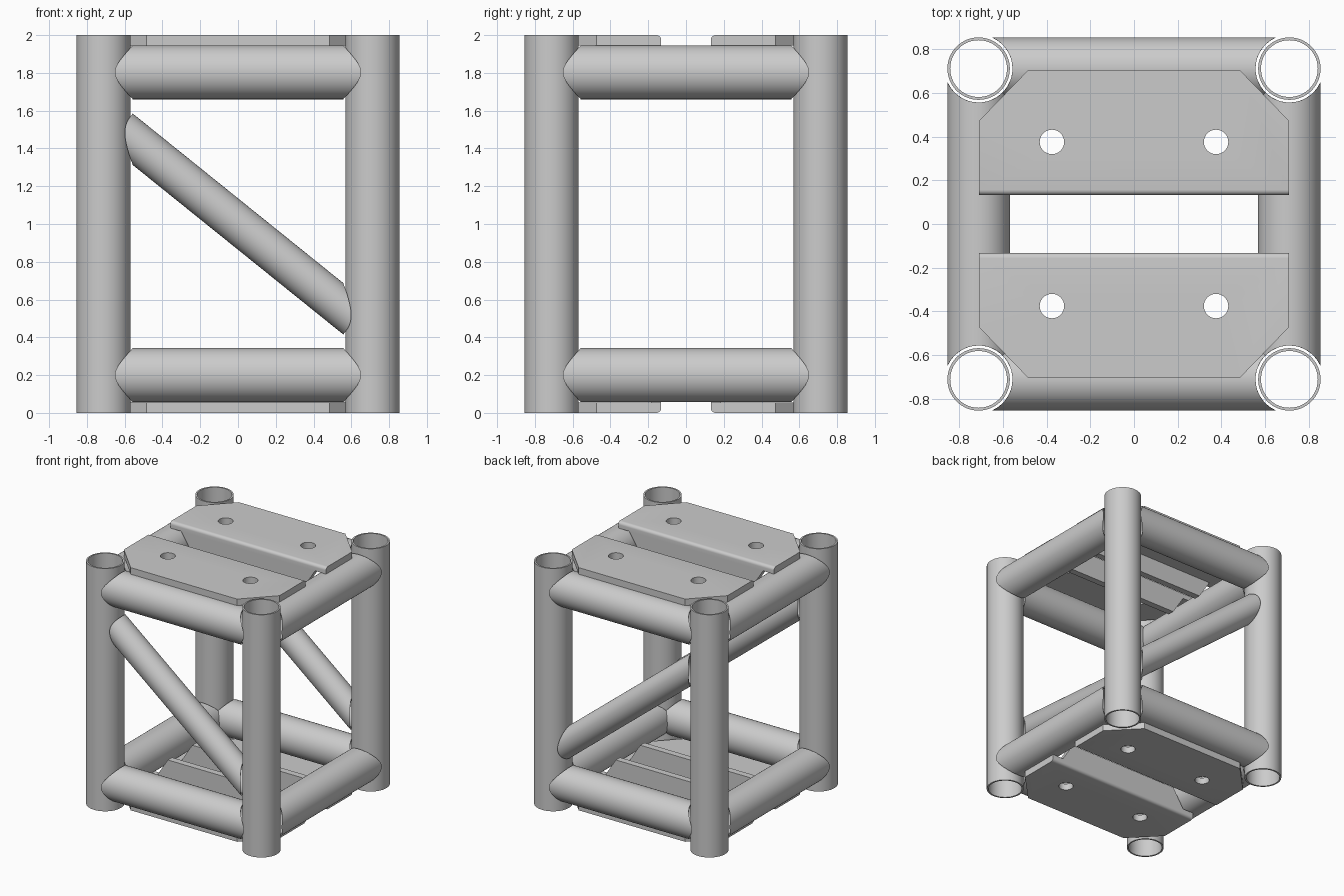
import bpy, bmesh
from math import sin, cos, pi, sqrt, hypot, radians
from mathutils import Matrix, Vector

if "Cube" in bpy.data.objects:
    bpy.data.objects.remove(bpy.data.objects["Cube"])

C, R, COPE, N = 0.712, 0.143, 0.155, 64   # post centre, tube radius, cope radius, sides
T = 0.054                                # plate thickness


def finish(name, bm, smooth=True):
    bmesh.ops.recalc_face_normals(bm, faces=bm.faces)
    me = bpy.data.meshes.new(name)
    bm.to_mesh(me)
    bm.free()
    ob = bpy.data.objects.new(name, me)
    bpy.context.collection.objects.link(ob)
    if smooth:
        bpy.ops.object.select_all(action='DESELECT')
        ob.select_set(True)
        bpy.context.view_layer.objects.active = ob
        bpy.ops.object.shade_smooth_by_angle(angle=radians(35))
    return ob


def tube_wall(name, rings):
    """Closed pipe wall: outer start, outer end, inner end, inner start."""
    bm = bmesh.new()
    vs = [[bm.verts.new(p) for p in ring] for ring in rings]
    for k in range(4):
        a, b = vs[k], vs[(k + 1) % 4]
        for i in range(N):
            j = (i + 1) % N
            bm.faces.new((a[i], a[j], b[j], b[i]))
    return finish(name, bm)


def post(name, x, y):
    def ring(r, z):
        return [(x + r * cos(2 * pi * i / N), y + r * sin(2 * pi * i / N), z) for i in range(N)]
    tube_wall(name, [ring(R, 0), ring(R, 2), ring(R - .013, 2), ring(R - .013, 0)])


def brace(name, turn, zc, slope=0.0, r=R):
    """Pipe between two posts, its ends coped round them."""
    m = Matrix.Rotation(turn * pi / 2, 3, 'Z')
    length = hypot(1, slope)
    du, dz = 1 / length, slope / length

    def ring(rad, side):
        out = []
        for i in range(N):
            a = 2 * pi * i / N
            n, v = rad * cos(a), rad * sin(a)
            u = side * (C - sqrt(COPE ** 2 - v ** 2))
            t = (u + n * dz) / du
            out.append(m @ Vector((u, -C + v, zc + n * du + t * dz)))
        return out
    tube_wall(name, [ring(r, -1), ring(r, 1), ring(r - .013, 1), ring(r - .013, -1)])


def prism(pts, offset):
    bm = bmesh.new()
    f = bm.faces.new([bm.verts.new(p) for p in pts])
    ext = bmesh.ops.extrude_face_region(bm, geom=[f])
    bmesh.ops.translate(bm, vec=offset, verts=[e for e in ext['geom'] if isinstance(e, bmesh.types.BMVert)])
    return bm


# Corner posts
for sx, nx in ((-1, 'left'), (1, 'right')):
    for sy, ny in ((-1, 'front'), (1, 'back')):
        post(f'{ny}_{nx}_post', sx * C, sy * C)

# Horizontal tubes on all four sides
for turn, side in enumerate(('front', 'right', 'back', 'left')):
    brace(side + '_bottom_tube', turn, 0.2)
    brace(side + '_top_tube', turn, 1.803)

# Diagonals, both high on the left
brace('front_diagonal', 0, 1.0, -0.805, 0.106)
brace('back_diagonal', 2, 1.0, 0.805, 0.106)

# Bolt hole cutter
bm = bmesh.new()
for sx in (-1, 1):
    for sy in (-1, 1):
        bmesh.ops.create_cone(bm, cap_ends=True, segments=40, radius1=.056, radius2=.056, depth=3,
                              matrix=Matrix.Translation((sx * .376, sy * .376, 1)))
cutter = finish('bolt_hole_cutter', bm, False)
cutter.hide_render = True

# Plates with chamfered corners, bent inner edge and stiffening flange
for level, z0, dz in (('top', 2, -1), ('bottom', 0, 1)):
    for sy, side in ((-1, 'front'), (1, 'back')):
        outline = [(-.71, .132), (.71, .132), (.71, .473), (.485, .705), (-.485, .705), (-.71, .473)]
        bm = prism([(x, sy * y, z0) for x, y in outline], (0, 0, dz * T))
        bend = [e for e in bm.edges
                if all(abs(abs(v.co.y) - .132) < 1e-4 and abs(v.co.z - z0) < 1e-4 for v in e.verts)]
        bmesh.ops.bevel(bm, geom=bend, offset=.025, segments=6, profile=.5, affect='EDGES')
        plate = finish(f'{level}_{side}_plate', bm, False)
        mod = plate.modifiers.new('holes', 'BOOLEAN')
        mod.object, mod.solver = cutter, 'EXACT'
        bpy.ops.object.select_all(action='DESELECT')
        plate.select_set(True)
        bpy.context.view_layer.objects.active = plate
        bpy.ops.object.modifier_apply(modifier='holes')
        bpy.ops.object.shade_smooth_by_angle(angle=radians(35))
        flange = [(-.61, T), (.61, T), (.51, .21), (-.51, .21)]
        finish(f'{level}_{side}_flange',
               prism([(x, sy * .132, z0 + dz * z) for x, z in flange], (0, sy * T, 0)), False)

bpy.data.objects.remove(cutter)
